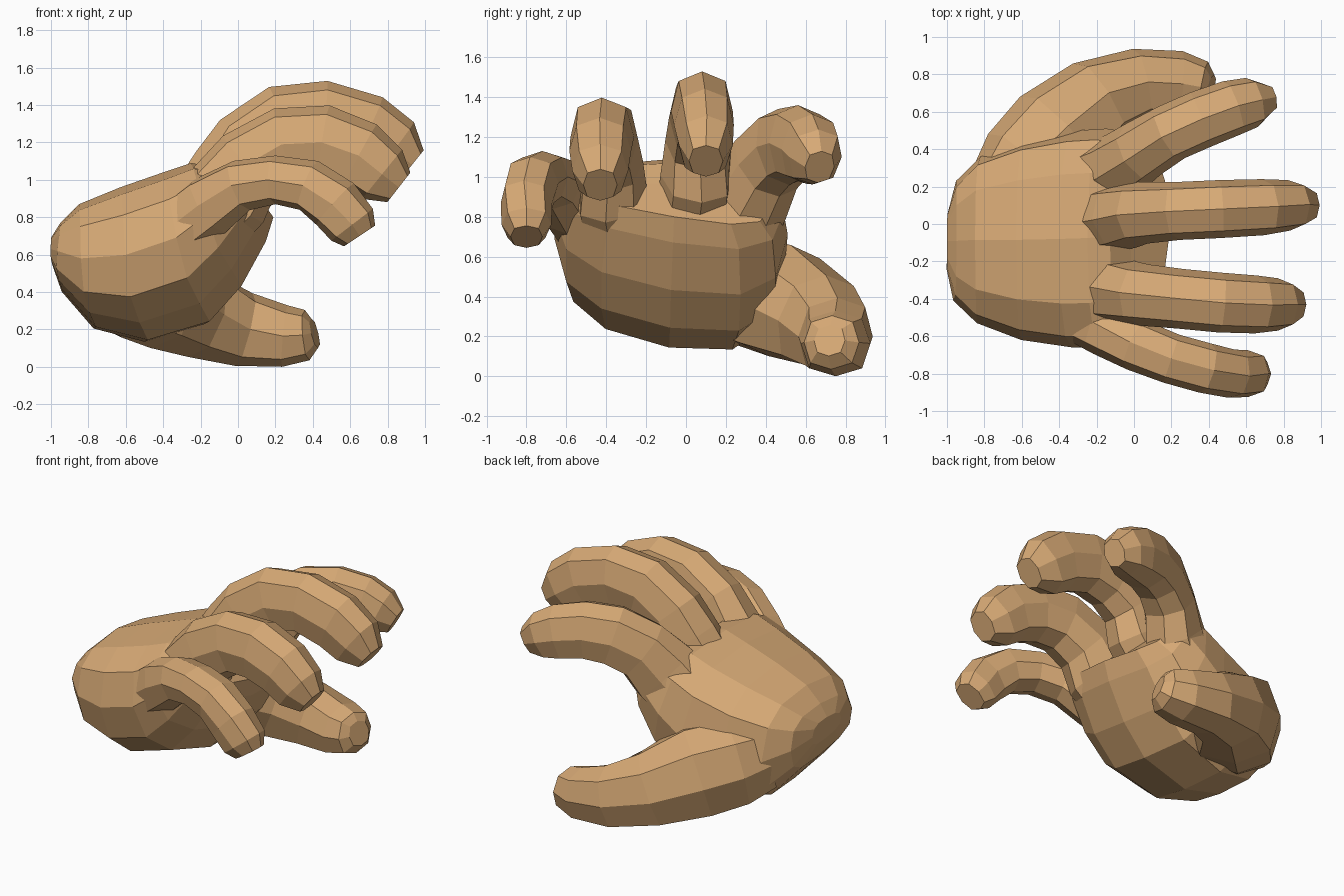
import bpy, bmesh, math
from mathutils import Vector

skin = bpy.data.materials.new("tan skin")
skin.diffuse_color = (0.68, 0.40, 0.18, 1)


def soft(v, p):
    return math.copysign(abs(v) ** p, v)


def loft(name, rings):
    """Skin a list of equal-length rings and cap both ends, flat shaded."""
    bm = bmesh.new()
    loops = [[bm.verts.new(p) for p in r] for r in rings]
    n = len(loops[0])
    for a, b in zip(loops, loops[1:]):
        for i in range(n):
            j = (i + 1) % n
            bm.faces.new((a[i], a[j], b[j], b[i]))
    bm.faces.new(loops[0])
    bm.faces.new(loops[-1])
    bmesh.ops.recalc_face_normals(bm, faces=bm.faces)
    me = bpy.data.meshes.new(name)
    bm.to_mesh(me)
    bm.free()
    me.materials.append(skin)
    ob = bpy.data.objects.new(name, me)
    bpy.context.collection.objects.link(ob)
    return ob


def finger(name, path, n=8):
    """path: (x, y, z, half width, half height) along the centre line."""
    pts = [Vector(p[:3]) for p in path]
    rings = []
    for k, p in enumerate(path):
        t = (pts[min(k + 1, len(pts) - 1)] - pts[max(k - 1, 0)]).normalized()
        side = t.cross(Vector((0, 0, 1))).normalized()
        up = side.cross(t)
        ring = []
        for i in range(n):
            a = 2 * math.pi * i / n
            ring.append(pts[k] + side * soft(math.sin(a), .8) * p[3] + up * soft(math.cos(a), .8) * p[4])
        rings.append(ring)
    return loft(name, rings)


# palm: sections given by top x,z, bottom x,z and the two side limits in y
sections = [
    (-1.00, .69, -.99, .53, -.24, .06),
    (-.95, .77, -.94, .40, -.41, .23),
    (-.85, .87, -.76, .20, -.53, .36),
    (-.63, .96, -.48, .13, -.62, .45),
    (-.40, 1.04, -.15, .23, -.66, .50),
    (-.25, 1.09, .02, .42, -.66, .51),
    (-.13, 1.07, .15, .66, -.62, .49),
    (-.02, .97, .19, .79, -.54, .42),
]
rings = []
for tx, tz, bx, bz, y0, y1 in sections:
    ring = []
    for i in range(12):
        a = 2 * math.pi * i / 12
        c, s = soft(math.cos(a), .75), soft(math.sin(a), .75)
        f = (1 - c) / 2                               # 0 at the back of the hand, 1 at the palm
        y = (y0 + y1) / 2 + s * (y1 - y0) / 2
        x = tx + (bx - tx) * f - .25 * f * y * y      # sides curl back
        z = tz + (bz - tz) * f - .17 * f * y          # little-finger side is thinner
        ring.append((x, y, z))
    rings.append(ring)
loft("palm", rings)

# fingers
finger("little_finger", [
    (-.34, -.47, .72, .14, .17), (-.15, -.56, .86, .15, .17), (.02, -.65, .97, .14, .14),
    (.20, -.72, 1.0, .135, .13), (.38, -.77, .97, .135, .14), (.52, -.80, .87, .13, .15),
    (.61, -.80, .76, .125, .14), (.65, -.80, .70, .08, .10)])
finger("ring_finger", [
    (-.22, -.33, .72, .18, .22), (-.05, -.37, .92, .18, .24), (.06, -.38, 1.08, .165, .21),
    (.25, -.40, 1.19, .16, .20), (.46, -.42, 1.20, .16, .20), (.65, -.43, 1.13, .155, .19),
    (.77, -.43, 1.03, .14, .17), (.86, -.43, .96, .085, .10)])
finger("middle_finger", [
    (-.22, .02, .76, .18, .22), (-.02, .05, 1.01, .18, .25), (.06, .06, 1.18, .165, .21),
    (.24, .07, 1.30, .155, .21), (.46, .08, 1.33, .155, .20), (.69, .09, 1.26, .15, .20),
    (.83, .10, 1.16, .135, .185), (.93, .10, 1.08, .085, .10)])
finger("index_finger", [
    (-.24, .24, .72, .18, .22), (-.06, .32, .91, .18, .23), (.05, .40, 1.06, .165, .20),
    (.20, .49, 1.15, .155, .20), (.36, .56, 1.17, .155, .19), (.52, .62, 1.14, .15, .18),
    (.63, .65, 1.10, .135, .15), (.72, .67, 1.05, .075, .09)])

# thumb, with a broad mound at the heel of the hand
finger("thumb", [
    (-.69, .16, .47, .22, .24), (-.58, .30, .43, .27, .28), (-.41, .47, .38, .29, .29),
    (-.20, .66, .28, .235, .24), (.03, .75, .20, .19, .20), (.25, .75, .165, .175, .165),
    (.37, .73, .17, .14, .135), (.41, .72, .18, .08, .08)])
